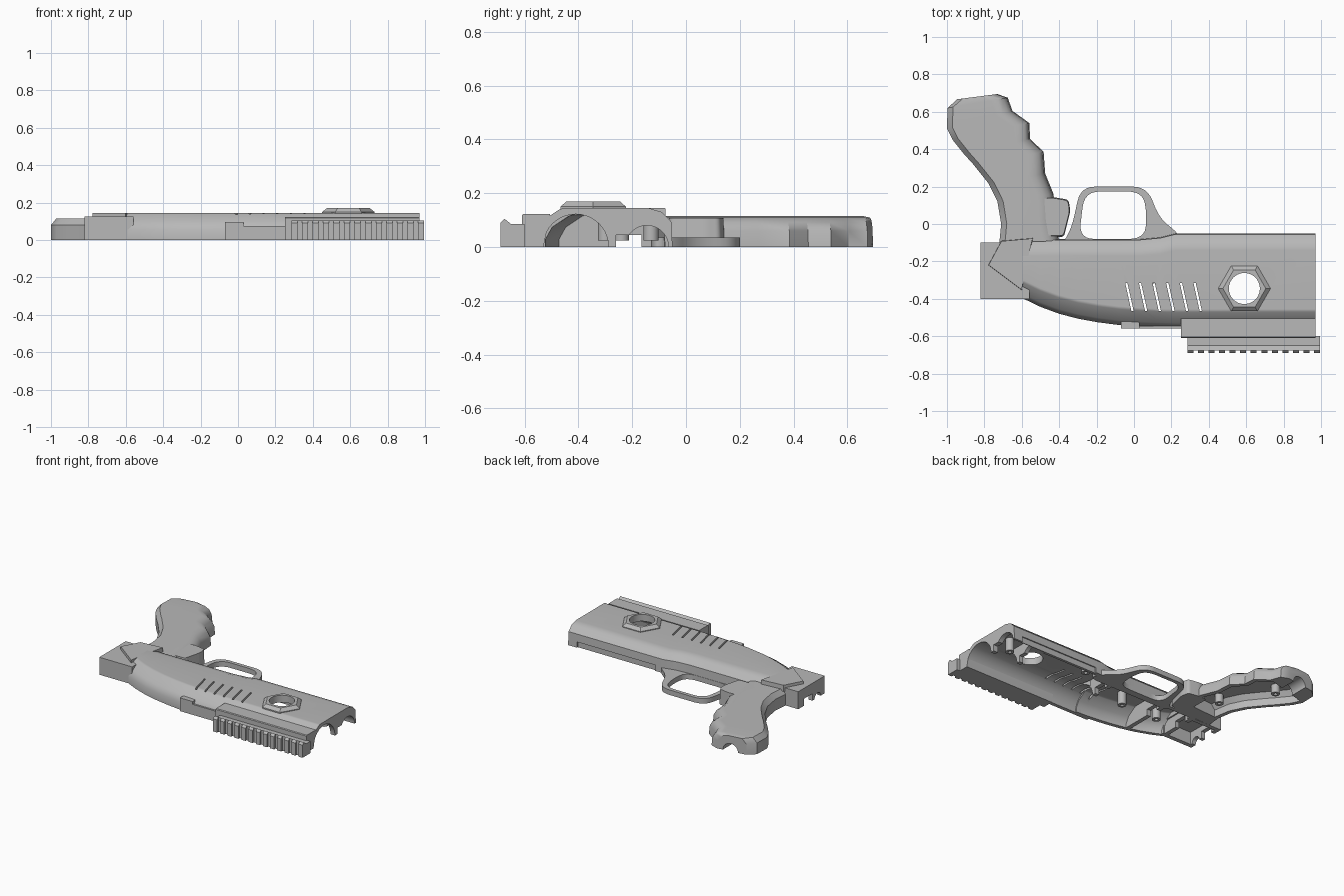
import bpy, bmesh, math
from mathutils import Vector, Matrix

if "Cube" in bpy.data.objects:
    bpy.data.objects.remove(bpy.data.objects["Cube"])

GREY = (0.48, 0.48, 0.48, 1)
mat = bpy.data.materials.new("plain grey plastic")
mat.use_nodes = True
mat.diffuse_color = GREY
mat.node_tree.nodes["Principled BSDF"].inputs["Base Color"].default_value = GREY


def finish(name, bm):
    bmesh.ops.recalc_face_normals(bm, faces=bm.faces)
    mesh = bpy.data.meshes.new(name)
    bm.to_mesh(mesh)
    bm.free()
    mesh.materials.append(mat)
    ob = bpy.data.objects.new(name, mesh)
    bpy.context.collection.objects.link(ob)
    return ob


def loft(name, rows):
    """Skin a list of matching closed sections and cap both ends."""
    bm = bmesh.new()
    rings = [[bm.verts.new(p) for p in row] for row in rows]
    n = len(rings[0])
    for r, s in zip(rings, rings[1:]):
        for i in range(n):
            j = (i + 1) % n
            bm.faces.new((r[i], r[j], s[j], s[i]))
    bm.faces.new(rings[0])
    bm.faces.new(rings[-1])
    return finish(name, bm)


def round_corners(pts, radius, steps=6):
    """Replace each outline corner with a short curve."""
    out = []
    for i, p in enumerate(pts):
        p, a, b = Vector(p), Vector(pts[i - 1]), Vector(pts[(i + 1) % len(pts)])
        start = p + (a - p).normalized() * min(radius, (a - p).length * .48)
        end = p + (b - p).normalized() * min(radius, (b - p).length * .48)
        for k in range(steps + 1):
            t = k / steps
            out.append(start * (1 - t) ** 2 + p * 2 * t * (1 - t) + end * t * t)
    return out


def prism(name, pts, z0, z1, taper=1):
    """Extrude a plan outline upward."""
    pts = [Vector(p) for p in pts]
    mid = sum(pts, Vector((0, 0))) / len(pts)
    top = [mid + (p - mid) * taper for p in pts]
    return loft(name, [[(p.x, p.y, z0) for p in pts], [(p.x, p.y, z1) for p in top]])


def box(name, x0, x1, y0, y1, z0, z1):
    return prism(name, [(x0, y0), (x1, y0), (x1, y1), (x0, y1)], z0, z1)


def along_x(name, yz, x0, x1):
    return loft(name, [[(x, y, z) for y, z in yz] for x in (x0, x1)])


def rod(name, start, end, radius):
    a, b = Vector(start), Vector(end)
    bm = bmesh.new()
    turn = (b - a).to_track_quat('Z', 'Y').to_matrix().to_4x4()
    bmesh.ops.create_cone(bm, cap_ends=True, segments=40, radius1=radius, radius2=radius,
                          depth=(b - a).length, matrix=Matrix.Translation((a + b) / 2) @ turn)
    return finish(name, bm)


def cut(ob, *cutters):
    """Carve the cutters out of a part and discard them."""
    bpy.context.view_layer.objects.active = ob
    for c in cutters:
        mod = ob.modifiers.new("cut", 'BOOLEAN')
        mod.operation, mod.solver, mod.object = 'DIFFERENCE', 'EXACT', c
        bpy.ops.object.modifier_apply(modifier=mod.name)
        bpy.data.objects.remove(c)


def section(a, b, profile, inset=0, scale=1):
    """Upright section from a to b; profile holds (end, distance in, height)."""
    a, b = Vector((*a, 0)), Vector((*b, 0))
    u = (b - a).normalized()
    row = []
    for end, d, z in profile:
        p = b - u * (d + inset) if end else a + u * (d + inset)
        p.z = z * scale - inset if z else -2 * inset
        row.append(p)
    return row


# Main body shell
BODY = [(0, 0, 0), (0, 0, .055), (0, .025, .1), (0, .085, .14), (0, .1, .145),
        (1, .09, .145), (1, .04, .13), (1, .005, .095), (1, 0, 0)]
EDGES = [(-.6, -.395, -.08), (-.5, -.443, -.08), (-.4, -.48, -.08), (-.3, -.506, -.08),
         (-.19, -.526, -.08), (-.08, -.54, -.08), (.03, -.548, -.08), (.14, -.552, -.07),
         (.22, -.555, -.05), (.97, -.555, -.05)]


def body_row(x, inset=0):
    for (x0, l0, h0), (x1, l1, h1) in zip(EDGES, EDGES[1:]):
        if x <= x1:
            break
    t = (x - x0) / (x1 - x0)
    return section((x, l0 + t * (l1 - l0)), (x, h0 + t * (h1 - h0)), BODY, inset)


body = loft("body_shell", [body_row(e[0]) for e in EDGES])

# Chambers separated by ribs
for x0, x1 in ((-.57, -.36), (-.33, .08), (.11, .72), (.75, .935)):
    cut(body, loft("chamber", [body_row(x0 + (x1 - x0) * i / 4, .026) for i in range(5)]))

# Barrel channels, centre channel and side recess
cut(body,
    rod("barrel_bore", (.05, -.41, 0), (1.1, -.41, 0), .122),
    rod("upper_bore", (.7, -.145, 0), (1.1, -.145, 0), .08),
    box("centre_channel", -.9, 1.1, -.26, -.165, -.1, .045),
    box("side_recess", .28, .9, -.06, 0, -.1, .04))

# Slanted vents and two small catches
for i in range(6):
    x = -.047 + i * .073
    cut(body, prism("vent", [(x, -.315), (x + .012, -.315), (x + .045, -.465),
                             (x + .033, -.465)], .08, .2))
for x in (-.055, .015):
    cut(body, box("catch_slot", x, x + .04, -.138, -.132, .138, .2))

# Hexagonal collar around the round window
HEX = [(.59 + .14 * math.cos(k * math.pi / 3), -.345 + .14 * math.sin(k * math.pi / 3))
       for k in range(6)]
collar_base = prism("collar_base", HEX, .128, .15)
collar_top = prism("collar_top", HEX, .15, .17, taper=.82)
for part in (body, collar_base, collar_top):
    cut(part, rod("window", (.59, -.345, -.1), (.59, -.345, .3), .083))

# Rear block and its pointed cover
rear = box("rear_block", -.82, -.56, -.4, -.1, 0, .125)
cut(rear,
    box("rear_hollow", -.79, -.5, -.37, -.13, -.1, .09),
    box("rear_channel", -.9, -.7, -.26, -.165, -.1, .05),
    rod("rear_bore", (-.9, -.32, 0), (-.7, -.32, 0), .035))
prism("rear_cover", [(-.78, -.22), (-.71, -.09), (-.54, -.075), (-.57, -.2), (-.6, -.355)],
      .1, .145, taper=.98)

# Grip with finger grooves
GRIP = [(0, 0, 0), (0, 0, .08), (0, .03, .115), (1, .09, .115), (1, .055, .109),
        (1, .025, .092), (1, .006, .06), (1, 0, 0)]
STATIONS = [((-.72, -.1), (-.4, -.09)), ((-.71, 0), (-.42, .02)), ((-.73, .12), (-.43, .16)),
            ((-.78, .22), (-.475, .27)), ((-.86, .32), (-.483, .385)),
            ((-.91, .375), (-.555, .455)), ((-.97, .45), (-.56, .54)),
            ((-1, .51), (-.65, .605)), ((-.997, .62), (-.675, .675)),
            ((-.945, .667), (-.73, .695))]
grip = loft("grip", [section(a, b, GRIP, 0, .95 if i == 9 else 1)
                     for i, (a, b) in enumerate(STATIONS)])
cut(grip,
    loft("grip_hollow", [section(a, b, GRIP, .028) for a, b in STATIONS[1:8]]),
    rod("cable_notch", (-.83, .5, 0), (-.83, .8, 0), .055))

# Block at the top of the grip front
SHOULDER = [(-.49, -.07), (-.495, .14), (-.44, .145), (-.35, .13), (-.34, .07), (-.375, -.07)]
prism("grip_shoulder", round_corners(SHOULDER, .02), 0, .107, taper=.94)

# Trigger guard
GUARD = [(-.4, -.13), (-.335, -.03), (-.285, .2), (.07, .2), (.135, .03), (.24, -.05),
         (.27, -.13)]
OPENING = [(-.295, -.08), (-.265, .174), (.045, .174), (.07, .05), (.055, -.08)]
guard = prism("trigger_guard", round_corners(GUARD, .08), 0, .036)
cut(guard, prism("guard_opening", round_corners(OPENING, .085), -.1, .1))

# Accessory rail, its mount and the side nub
along_x("rail_mount", [(-.61, 0), (-.61, .118), (-.605, .123), (-.505, .123), (-.53, 0)],
        .25, .97)
along_x("rail_base", [(-.675, 0), (-.675, .105), (-.65, .085), (-.6, .085), (-.6, 0)],
        .285, .995)
for i in range(13):
    x = .285 + i * .0565
    along_x(f"rail_tooth_{i + 1}", [(-.69, 0), (-.69, .09), (-.675, .105), (-.67, 0)],
            x, x + .032)
box("side_nub", -.07, .03, -.558, -.52, 0, .095)
box("side_panel", .03, .25, -.558, -.545, 0, .075)

# Inner screw posts
for i, (x, y, top) in enumerate([(-.44, -.3, .13), (-.15, -.3, .13), (.3, -.13, .125),
                                 (.85, -.24, .13), (-.62, .12, .1), (-.82, .45, .1)]):
    post = rod(f"screw_post_{i + 1}", (x, y, .025), (x, y, top), .028)
    cut(post, rod("screw_hole", (x, y, -.1), (x, y, .08), .012))

# Smooth curved surfaces, keep hard edges and flat faces
bpy.ops.object.select_all(action='DESELECT')
for ob in bpy.context.scene.objects:
    if ob.type == 'MESH':
        ob.select_set(True)
        bpy.context.view_layer.objects.active = ob
bpy.ops.object.shade_smooth_by_angle(angle=math.radians(32))
for ob in bpy.context.selected_objects:
    ob.modifiers.new("flat faces", 'WEIGHTED_NORMAL').keep_sharp = True
